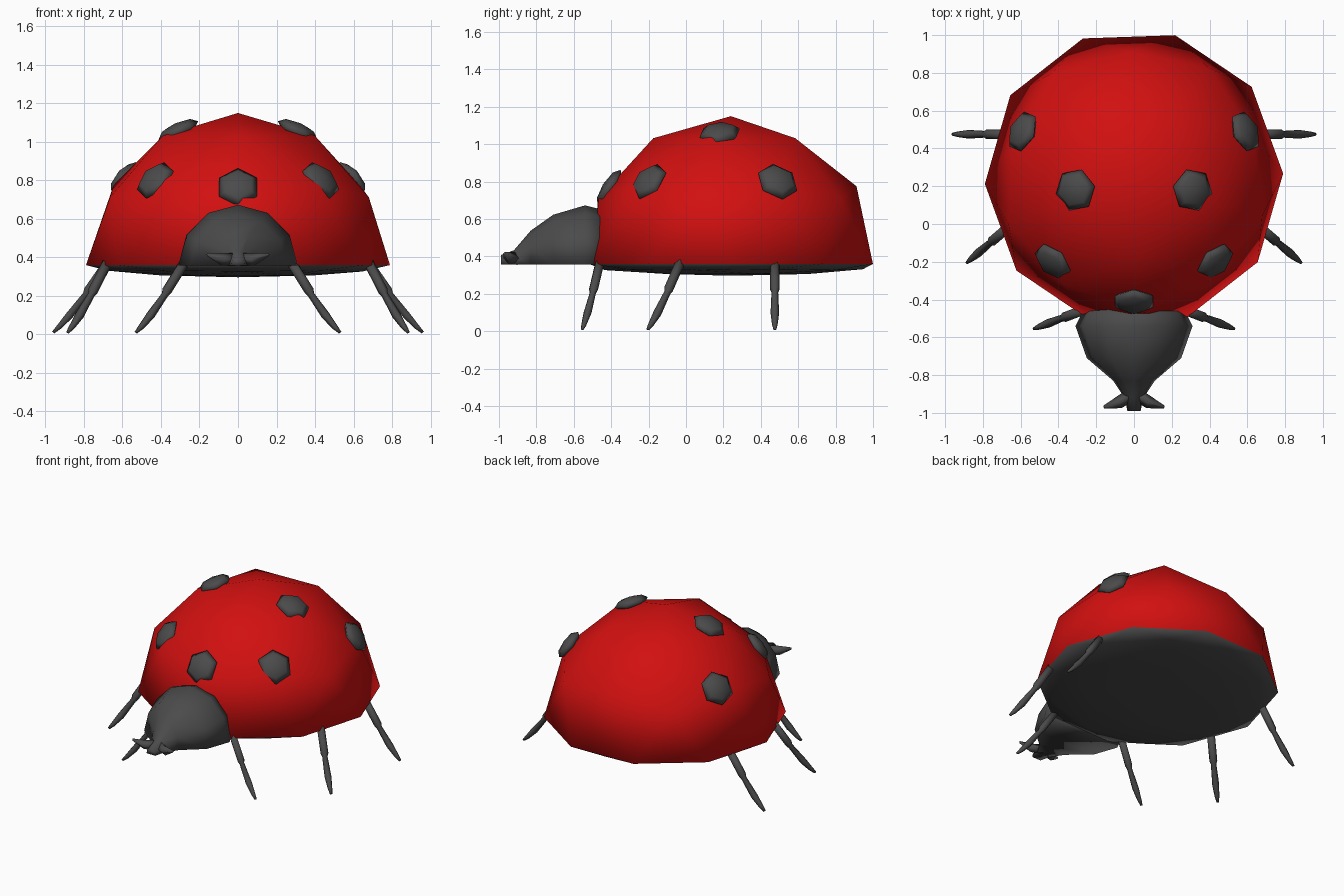
import bpy, bmesh
from math import sin, cos, pi, radians
from mathutils import Vector, Matrix

cube = bpy.data.objects.get("Cube")
if cube:
    bpy.data.objects.remove(cube, do_unlink=True)


def material(name, rgb):
    m = bpy.data.materials.new(name)
    m.use_nodes = True
    m.diffuse_color = (*rgb, 1)
    bsdf = m.node_tree.nodes["Principled BSDF"]
    bsdf.inputs["Base Color"].default_value = (*rgb, 1)
    bsdf.inputs["Roughness"].default_value = 0.8
    return m


RED = material("shell red", (0.64, 0.005, 0.005))
BLACK = material("soft black", (0.07, 0.07, 0.07))


def finish(name, bm, *mats):
    """Turn a bmesh into a smooth-shaded object."""
    for f in bm.faces:
        f.smooth = True
    mesh = bpy.data.meshes.new(name)
    bm.to_mesh(mesh)
    bm.free()
    for m in mats:
        mesh.materials.append(m)
    obj = bpy.data.objects.new(name, mesh)
    bpy.context.collection.objects.link(obj)
    return obj


def loft(name, rings, mat):
    """Skin a row of closed rings and cap both ends."""
    bm = bmesh.new()
    rows = [[bm.verts.new(p) for p in ring] for ring in rings]
    n = len(rows[0])
    for a, b in zip(rows, rows[1:]):
        for i in range(n):
            j = (i + 1) % n
            bm.faces.new((a[i], a[j], b[j], b[i]))
    bm.faces.new(rows[0][::-1])
    bm.faces.new(rows[-1])
    bmesh.ops.recalc_face_normals(bm, faces=bm.faces)
    return finish(name, bm, mat)


def tube(name, path, radii, mat, sides=6):
    """Tapered limb along a path."""
    pts = [Vector(p) for p in path]
    turn = (pts[-1] - pts[0]).to_track_quat('Z', 'Y')
    rings = [[p + turn @ Vector((r * cos(2 * pi * i / sides), r * sin(2 * pi * i / sides), 0))
              for i in range(sides)] for p, r in zip(pts, radii)]
    return loft(name, rings, mat)


# Body: domed red shell above, nearly flat dark belly below
CENTRE = Vector((0, 0.24, 0.36))
bm = bmesh.new()
bmesh.ops.create_icosphere(bm, subdivisions=2, radius=0.79,
                           matrix=Matrix.Rotation(radians(-88), 4, 'Z'))
for f in bm.faces:
    f.material_index = 1 if f.calc_center_median().z < 0 else 0
for v in bm.verts:
    if v.co.z < -0.01:
        v.co.z *= 0.08
bmesh.ops.translate(bm, verts=bm.verts, vec=CENTRE)
bm.normal_update()
finish("body_shell", bm, RED, BLACK)


# Spots: flattened six-sided domes lying on the shell
def spot(name, pos):
    pos = Vector(pos)
    turn = (pos - CENTRE).to_track_quat('Z', 'Y').to_matrix().to_4x4()
    bm = bmesh.new()
    bmesh.ops.create_uvsphere(
        bm, u_segments=6, v_segments=4, radius=1,
        matrix=Matrix.Translation(pos) @ turn @ Matrix.Diagonal((0.115, 0.115, 0.04, 1)))
    finish(name, bm, BLACK)


spot("front_spot", (0, -0.41, 0.765))
for side, s in (("left", 1), ("right", -1)):
    spot(side + "_front_spot", (s * 0.43, -0.2, 0.8))
    spot(side + "_top_spot", (s * 0.31, 0.18, 1.06))
    spot(side + "_rear_spot", (s * 0.59, 0.49, 0.8))

# Head: half-round sections (y, half width, height) narrowing to a snout
sections = [(-0.44, 0.26, 0.29), (-0.54, 0.31, 0.315), (-0.71, 0.25, 0.265),
            (-0.83, 0.11, 0.18), (-0.92, 0.05, 0.075), (-0.99, 0.035, 0.05)]
loft("head", [[(w * cos(pi * i / 6), y, 0.358 + h * sin(pi * i / 6)) for i in range(7)]
              for y, w, h in sections], BLACK)

# Jaws and legs, mirrored left and right
leg_paths = {
    "front_leg": ((0.28, -0.46, 0.37), (0.53, -0.555, 0.01)),
    "middle_leg": ((0.68, -0.03, 0.37), (0.885, -0.205, 0.01)),
    "rear_leg": ((0.68, 0.475, 0.37), (0.96, 0.475, 0.01)),
}
for side, s in (("left", 1), ("right", -1)):
    tube(side + "_jaw", [(s * 0.01, -0.9, 0.39), (s * 0.08, -0.945, 0.39), (s * 0.16, -0.97, 0.415)],
         (0.035, 0.033, 0.008), BLACK, 4)
    for name, (hip, foot) in leg_paths.items():
        path = []
        for t, sag in ((0, 0), (0.36, 0.015), (0.4, 0.02), (0.7, 0.02), (0.9, 0.01), (1, 0)):
            p = Vector(hip).lerp(Vector(foot), t)
            path.append((s * p.x, p.y, p.z - sag))
        tube(side + "_" + name, path, (0.026, 0.026, 0.018, 0.023, 0.015, 0.008), BLACK)
